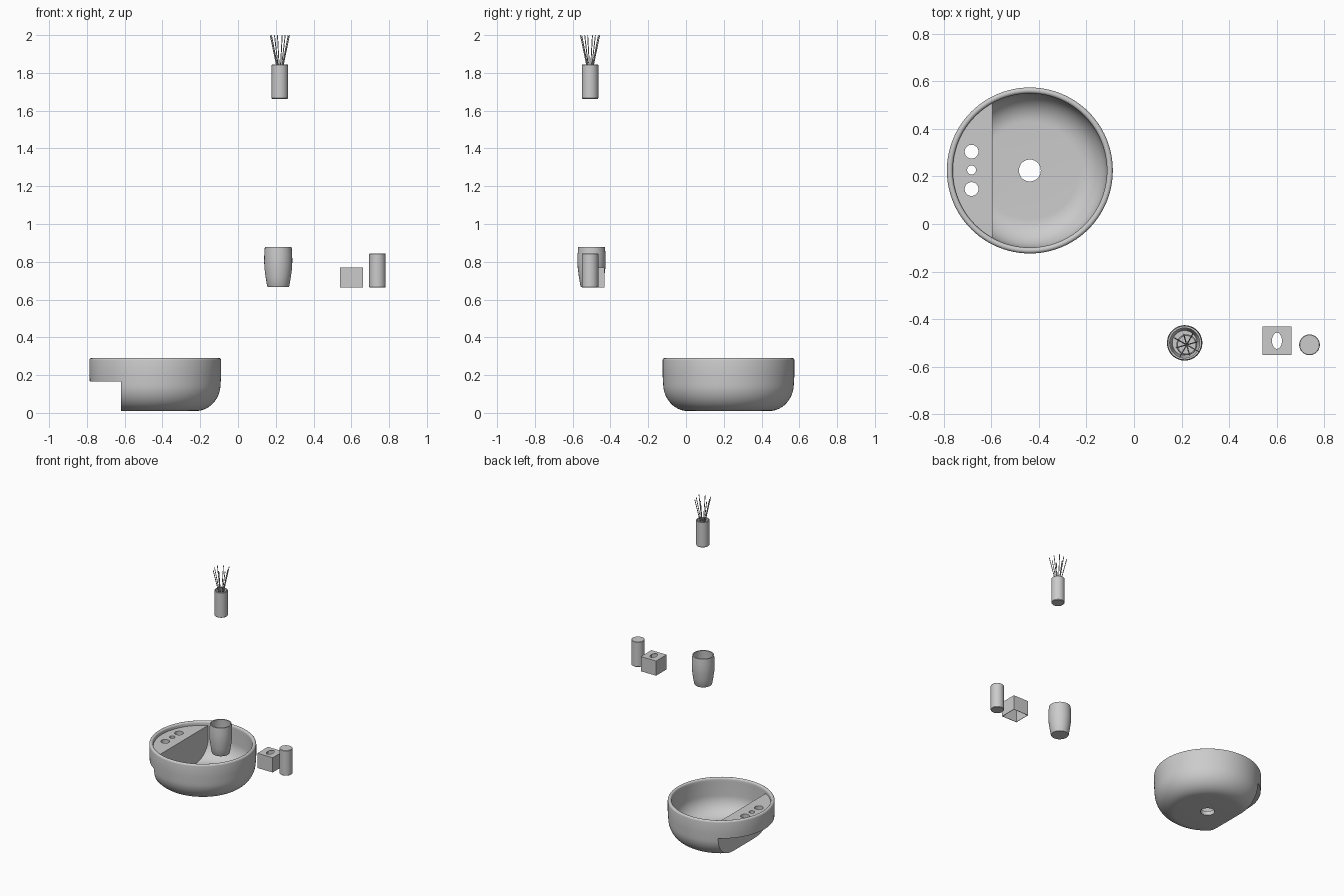
import bpy, bmesh, math
from mathutils import Vector

if "Cube" in bpy.data.objects:
    bpy.data.objects.remove(bpy.data.objects["Cube"])


def make_object(name, bm, loc=(0, 0, 0)):
    bmesh.ops.recalc_face_normals(bm, faces=bm.faces)
    mesh = bpy.data.meshes.new(name)
    bm.to_mesh(mesh)
    bm.free()
    ob = bpy.data.objects.new(name, mesh)
    ob.location = loc
    bpy.context.collection.objects.link(ob)
    return ob


def lathe_bm(profile, steps=96):
    """Closed solid of revolution; the first and last points lie on the axis."""
    bm = bmesh.new()
    verts = [bm.verts.new((r, 0, z)) for r, z in profile]
    edges = [bm.edges.new(p) for p in zip(verts, verts[1:])]
    bmesh.ops.spin(bm, geom=verts + edges, axis=(0, 0, 1), cent=(0, 0, 0),
                   angle=math.tau, steps=steps)
    bmesh.ops.remove_doubles(bm, verts=bm.verts, dist=1e-5)
    bmesh.ops.dissolve_degenerate(bm, edges=bm.edges, dist=1e-6)
    return bm


def arc(cr, cz, rr, rz, a0, a1, n=10):
    """Elliptical arc for a profile, angles in degrees."""
    angles = [math.radians(a0 + (a1 - a0) * i / n) for i in range(n + 1)]
    return [(cr + rr * math.cos(a), cz + rz * math.sin(a)) for a in angles]


def lathe(name, profile, loc=(0, 0, 0), steps=48):
    return make_object(name, lathe_bm(profile, steps), loc)


def cylinder(name, r, z0, z1, loc, steps=48):
    return lathe(name, [(0, z0), (r, z0), (r, z1), (0, z1)], loc, steps)


def box(name, lo, hi):
    bm = bmesh.new()
    bmesh.ops.create_cube(bm, size=1)
    for v in bm.verts:
        v.co = [l if c < 0 else h for c, l, h in zip(v.co, lo, hi)]
    return make_object(name, bm)


def apply_mod(ob, mod):
    with bpy.context.temp_override(object=ob, active_object=ob):
        bpy.ops.object.modifier_apply(modifier=mod.name)


def cut(ob, cutter):
    mod = ob.modifiers.new("cut", 'BOOLEAN')
    mod.operation = 'DIFFERENCE'
    mod.solver = 'EXACT'
    mod.object = cutter
    cutter.hide_render = True
    bpy.context.view_layer.update()
    apply_mod(ob, mod)
    bpy.data.objects.remove(cutter)


def smooth(ob, angle=32):
    bpy.ops.object.select_all(action='DESELECT')
    ob.select_set(True)
    bpy.context.view_layer.objects.active = ob
    bpy.ops.object.shade_smooth_by_angle(angle=math.radians(angle))


# Round basin: solid bowl with a rounded rim
BX, BY = -0.438, 0.225
base = (BX, BY, 0)
basin = lathe("basin", [(0, 0.01)] + arc(0.215, 0.155, 0.131, 0.145, -90, 0, 14)
              + [(0.349, 0.20)] + arc(0.3365, 0.278, 0.0125, 0.0125, 0, 180, 8)
              + [(0.324, 0.262), (0, 0.262)], base, 96)

# Bowl hollow, stopped by the straight wall of the tap deck
bm = lathe_bm([(0, 0.04)] + arc(0.204, 0.165, 0.12, 0.125, -90, 0, 14)
              + [(0.324, 0.32), (0, 0.32)], 96)
bmesh.ops.bisect_plane(bm, geom=bm.verts[:] + bm.edges[:] + bm.faces[:], dist=1e-6,
                       plane_co=(-0.157, 0, 0), plane_no=(1, 0, 0), clear_inner=True)
bmesh.ops.edgeloop_fill(bm, edges=[e for e in bm.edges if e.is_boundary])
cut(basin, make_object("hollow_cutter", bm, base))

# Recess under the tap deck, drain and tap holes
cut(basin, box("recess_cutter", (-0.9, -0.3, -0.1), (-0.62, 0.7, 0.165)))
cut(basin, cylinder("drain_cutter", 0.046, -0.05, 0.1, base))
for dy, r in ((0.079, 0.029), (0.002, 0.019), (-0.078, 0.029)):
    cut(basin, cylinder("tap_cutter", r, 0.1, 0.33, (-0.683, BY + dy, 0), 32))
smooth(basin)

# Tapered tumbler with a hollow inside
tumbler = lathe("tumbler", [(0, 0.667), (0.056, 0.667), (0.059, 0.672), (0.067, 0.72),
                            (0.073, 0.765), (0.0745, 0.80), (0.074, 0.835), (0.071, 0.877),
                            (0.063, 0.877), (0.066, 0.835), (0.0665, 0.80), (0.065, 0.765),
                            (0.059, 0.72), (0.052, 0.68), (0, 0.68)], (0.213, -0.5, 0))
smooth(tumbler)

# Tissue box: thin shell open underneath, oval opening on top
tissue_box = box("tissue_box", (0.54, -0.551, 0.664), (0.662, -0.431, 0.77))
bm = bmesh.new()
bm.from_mesh(tissue_box.data)
bmesh.ops.delete(bm, geom=[f for f in bm.faces if f.normal.z < -0.5], context='FACES')
bm.to_mesh(tissue_box.data)
bm.free()
shell = tissue_box.modifiers.new("shell", 'SOLIDIFY')
shell.thickness = 0.003
shell.use_even_offset = True
apply_mod(tissue_box, shell)
oval = cylinder("oval_cutter", 1, 0.75, 0.8, (0.601, -0.491, 0))
oval.scale = (0.021, 0.034, 1)
cut(tissue_box, oval)

# Closed cylindrical canister
canister = lathe("canister", [(0, 0.664), (0.041, 0.664), (0.0435, 0.667), (0.0435, 0.842),
                              (0.041, 0.845), (0, 0.845)], (0.738, -0.508, 0))
smooth(canister)

# Diffuser bottle, open at the top
DX, DY = 0.2215, -0.508
bottle = lathe("diffuser_bottle", [(0, 1.663), (0.041, 1.663), (0.0435, 1.666),
                                   (0.0435, 1.842), (0.041, 1.845), (0.037, 1.845),
                                   (0.037, 1.675), (0, 1.675)], (DX, DY, 0))
smooth(bottle)

# Reeds leaning outward in a ring
for i in range(8):
    a = math.tau * (i + 0.35) / 8
    out = Vector((math.cos(a), math.sin(a), 0))
    top_r = 0.058 if i % 2 else 0.046
    lo = out * -0.018 + Vector((DX, DY, 1.68))
    hi = out * top_r + Vector((DX, DY, 1.999))
    bm = bmesh.new()
    bmesh.ops.create_cone(bm, cap_ends=True, segments=8, radius1=0.0025,
                          radius2=0.0025, depth=(hi - lo).length)
    reed = make_object(f"reed_{i + 1}", bm, (lo + hi) / 2)
    reed.rotation_euler = (hi - lo).to_track_quat('Z', 'Y').to_euler()
    smooth(reed, 50)
